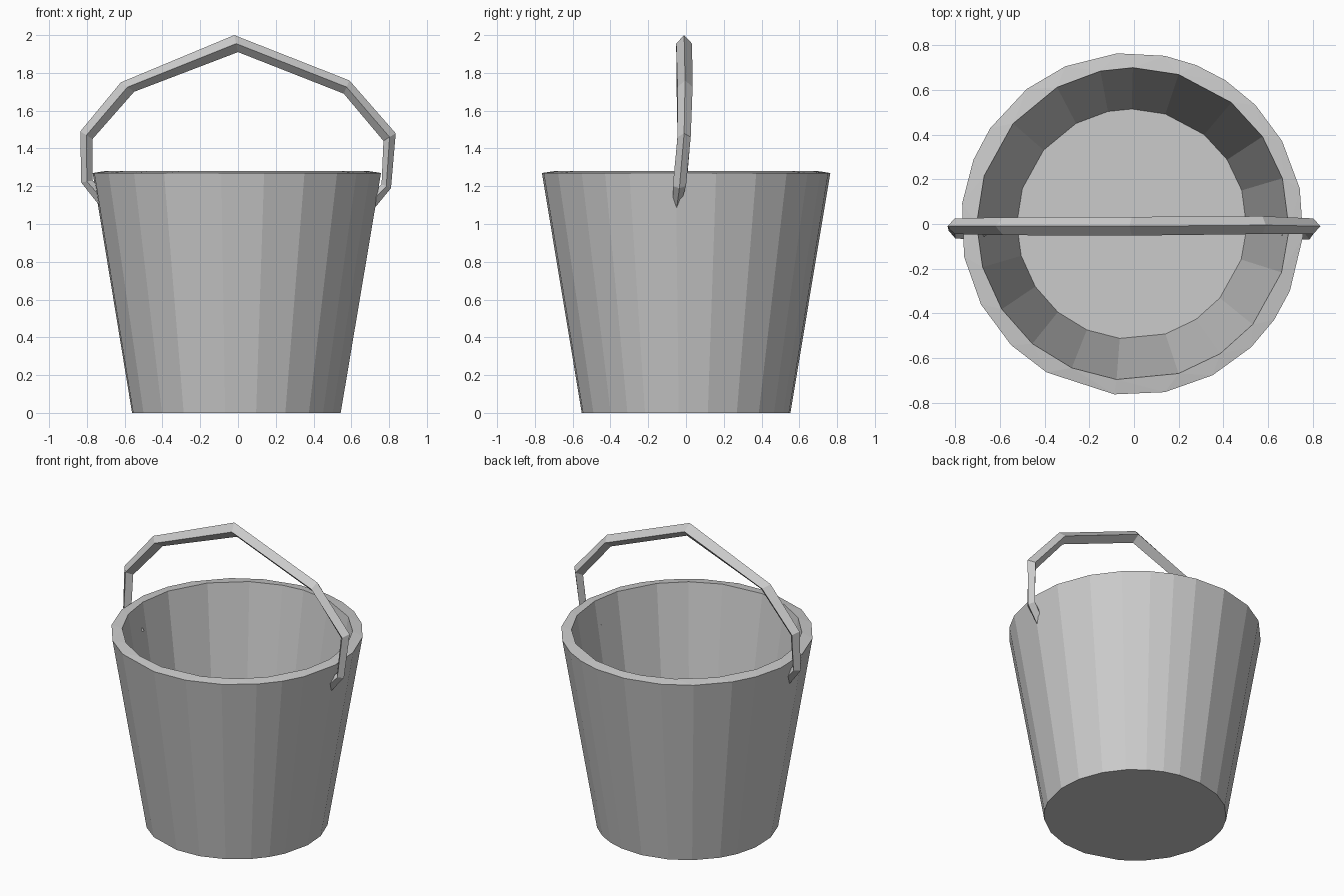
import bpy
import bmesh
from math import radians, sin, cos
from mathutils import Vector

default_cube = bpy.data.objects.get("Cube")
if default_cube:
    bpy.data.objects.remove(default_cube, do_unlink=True)

grey = bpy.data.materials.new("plain_grey")
grey.use_nodes = True
colour = (0.6, 0.6, 0.6, 1)
grey.diffuse_color = colour
grey.node_tree.nodes["Principled BSDF"].inputs["Base Color"].default_value = colour


def make_object(name, bm):
    """Turn a bmesh into a flat-shaded grey object."""
    bmesh.ops.recalc_face_normals(bm, faces=bm.faces)
    mesh = bpy.data.meshes.new(name)
    bm.to_mesh(mesh)
    bm.free()
    mesh.materials.append(grey)
    obj = bpy.data.objects.new(name, mesh)
    bpy.context.scene.collection.objects.link(obj)
    return obj


def add_ring(bm, angles, radius, height, offset=0):
    return [bm.verts.new((radius * cos(radians(a)) + offset,
                          radius * sin(radians(a)), height)) for a in angles]


def bridge(bm, first, second):
    """Join two closed loops with quads."""
    count = len(first)
    for i in range(count):
        j = (i + 1) % count
        bm.faces.new((first[i], first[j], second[j], second[i]))


def edge_loop(bm, ring):
    count = len(ring)
    return [bm.edges.get((ring[i], ring[(i + 1) % count])) for i in range(count)]


# Bucket: uneven hand-cut staves, with different facets outside and inside
outer_angles = [12, 29, 44, 57, 68, 79, 95, 113, 128, 146, 158, 173,
                191, 208, 225, 240, 264, 281, 298, 314, 326, 337, 356]
inner_angles = [17, 34, 51, 73, 90, 102, 119, 140, 162, 180, 196,
                213, 230, 247, 264, 287, 304, 320, 342, 358]
bm = bmesh.new()
base = add_ring(bm, outer_angles, 0.555, 0, -0.01)
rim_outer = add_ring(bm, outer_angles, 0.767, 1.27, -0.008)
rim_inner = add_ring(bm, inner_angles, 0.7, 1.28, -0.005)
floor = add_ring(bm, inner_angles, 0.515, 0.1, -0.01)
bridge(bm, base, rim_outer)
bridge(bm, rim_inner, floor)
bm.faces.new(base)
bm.faces.new(floor)
bmesh.ops.bridge_loops(bm, edges=edge_loop(bm, rim_outer) + edge_loop(bm, rim_inner))
make_object("bucket", bm)

# Handle: diamond section lofted along a bent path
# Each station: outer ridge x z, inner ridge x z, sideways centre, half width
stations = [
    (-0.72, 1.08, -0.66, 1.12, -0.05, 0.02),
    (-0.83, 1.22, -0.77, 1.23, -0.03, 0.035),
    (-0.835, 1.49, -0.77, 1.45, -0.01, 0.035),
    (-0.62, 1.75, -0.55, 1.7, -0.01, 0.04),
    (-0.02, 2, 0, 1.91, -0.01, 0.042),
    (0.59, 1.76, 0.56, 1.69, -0.005, 0.04),
    (0.835, 1.48, 0.77, 1.44, -0.01, 0.035),
    (0.81, 1.19, 0.76, 1.21, -0.035, 0.035),
    (0.72, 1.08, 0.66, 1.12, -0.05, 0.02),
]
bm = bmesh.new()
sections = []
for xo, zo, xi, zi, y, half in stations:
    outer, inner = Vector((xo, y, zo)), Vector((xi, y, zi))
    middle, side = (outer + inner) / 2, Vector((0, half, 0))
    sections.append([bm.verts.new(p) for p in
                     (outer, middle + side, inner, middle - side)])
for first, second in zip(sections, sections[1:]):
    bridge(bm, first, second)
bm.faces.new(sections[0])
bm.faces.new(sections[-1])
make_object("handle", bm)
